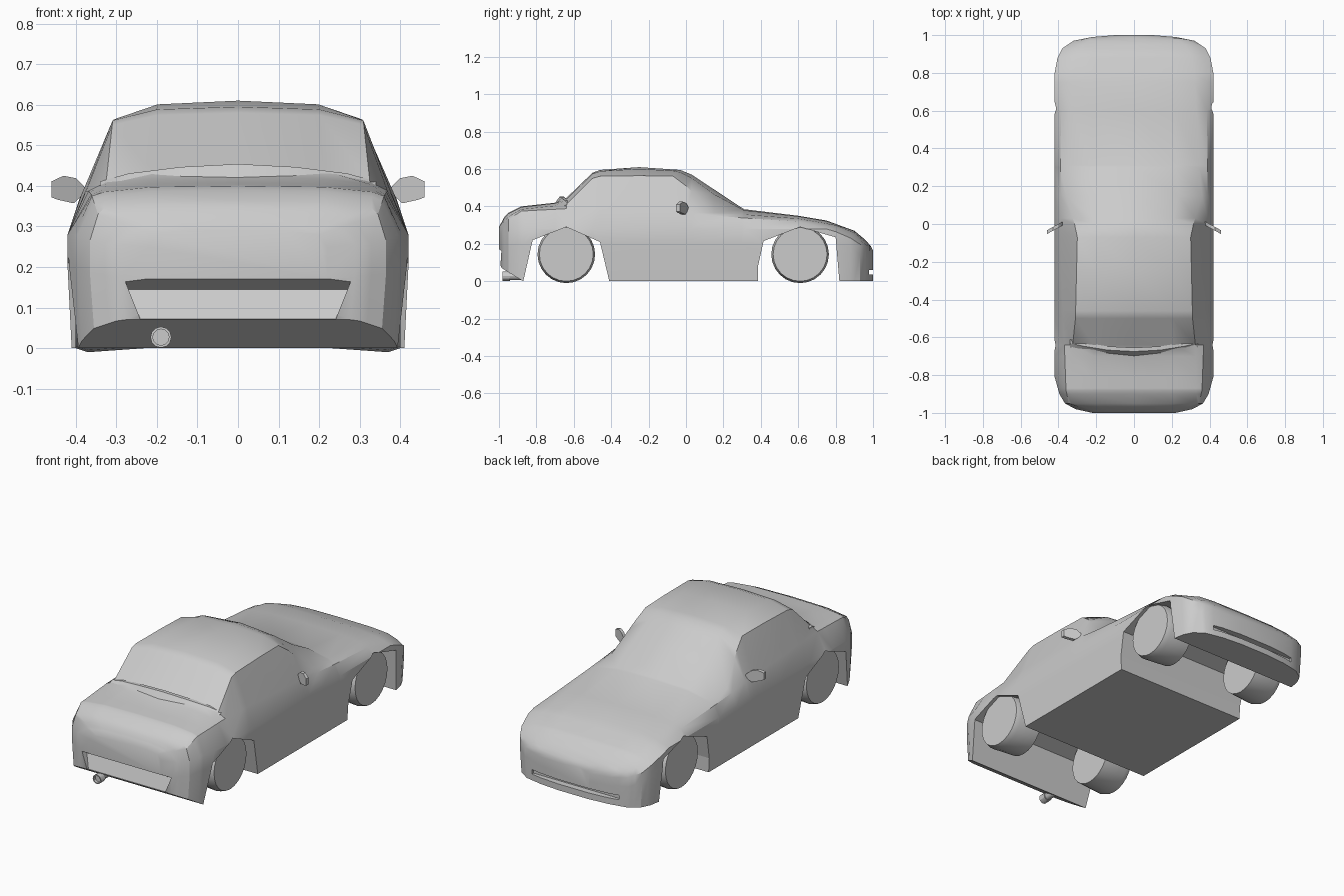
import bpy, bmesh, math

if "Cube" in bpy.data.objects:
    bpy.data.objects.remove(bpy.data.objects["Cube"])

paint = bpy.data.materials.new("light_grey")
paint.diffuse_color = (0.6, 0.6, 0.6, 1)
paint.use_nodes = True
paint.node_tree.nodes["Principled BSDF"].inputs["Base Color"].default_value = paint.diffuse_color


def make(name, verts, faces, angle=30):
    me = bpy.data.meshes.new(name)
    me.from_pydata(verts, [], faces)
    bm = bmesh.new()
    bm.from_mesh(me)
    bmesh.ops.recalc_face_normals(bm, faces=bm.faces)
    bm.to_mesh(me)
    bm.free()
    me.materials.append(paint)
    ob = bpy.data.objects.new(name, me)
    bpy.context.collection.objects.link(ob)
    if angle:
        smooth(ob, angle)
    return ob


def smooth(ob, angle):
    bpy.ops.object.select_all(action='DESELECT')
    ob.select_set(True)
    bpy.context.view_layer.objects.active = ob
    bpy.ops.object.shade_smooth_by_angle(angle=math.radians(angle))


def loft(name, rings, angle=30):
    n = len(rings[0])
    faces = [(i * n + j, i * n + (j + 1) % n, (i + 1) * n + (j + 1) % n, (i + 1) * n + j)
             for i in range(len(rings) - 1) for j in range(n)]
    faces += [tuple(range(n)), tuple(range((len(rings) - 1) * n, len(rings) * n))]
    return make(name, [v for r in rings for v in r], faces, angle)


def curve(keys, y):
    """Linear interpolation through (y, value) keys."""
    if y <= keys[0][0]:
        return keys[0][1]
    for (a, u), (b, v) in zip(keys, keys[1:]):
        if y <= b:
            return u + (v - u) * (y - a) / (b - a)
    return keys[-1][1]


def cut(ob, cutter):
    mod = ob.modifiers.new("cut", 'BOOLEAN')
    mod.object = cutter
    mod.solver = 'EXACT'
    bpy.context.view_layer.objects.active = ob
    bpy.ops.object.modifier_apply(modifier=mod.name)
    bpy.data.objects.remove(cutter)


# Body outline curves along the length
width = [(-1, .22), (-.98, .31), (-.95, .365), (-.9, .395), (-.81, .42), (.8, .42),
         (.88, .405), (.93, .38), (.97, .32), (.99, .22), (1, .1)]
bottom = [(-1, .1), (-.985, .07), (-.87, 0), (1, 0)]
low_side = [(-1, .17), (-.9, .2), (.85, .2), (.95, .13), (1, .1)]
high_side = [(-1, .25), (-.9, .28), (.75, .28), (.85, .25), (.95, .185), (1, .145)]
belt_x = [(-1, .2), (-.95, .345), (-.88, .36), (-.6, .37), (-.3, .385), (0, .39), (.2, .39),
          (.8, .385), (.9, .36), (.95, .335), (.98, .265), (1, .07)]
belt_z = [(-1, .28), (-.95, .33), (-.88, .375), (-.6, .39), (0, .37), (.2, .345), (.6, .32),
          (.8, .285), (.9, .24), (.95, .205), (.98, .182), (1, .155)]
edge_x = [(-1, .18), (-.95, .33), (-.88, .33), (-.64, .325), (-.5, .31), (-.07, .3), (0, .315),
          (.15, .36), (.3, .345), (.8, .32), (.9, .3), (.95, .27), (.98, .22), (1, .06)]
edge_z = [(-1, .285), (-.95, .345), (-.88, .385), (-.64, .41), (-.5, .55), (-.44, .567),
          (-.07, .562), (0, .51), (.15, .365), (.3, .358), (.6, .335), (.8, .3), (.9, .26),
          (.95, .217), (.98, .188), (1, .16)]
centre_z = [(-1, .29), (-.97, .345), (-.95, .365), (-.88, .4), (-.7, .42), (-.64, .445),
            (-.5, .58), (-.46, .595), (-.25, .61), (-.03, .595), (.03, .57), (.31, .385),
            (.6, .35), (.75, .325), (.9, .27), (.96, .22), (.99, .185), (1, .165)]

rings = []
for y in sorted({k[0] for c in (width, edge_x, centre_z, bottom) for k in c}):
    w, ex, ez, cz = (curve(c, y) for c in (width, edge_x, edge_z, centre_z))
    half = [(w - .01, curve(bottom, y)), (w, curve(low_side, y)), (w, curve(high_side, y)),
            (curve(belt_x, y), curve(belt_z, y)), (ex, ez), (ex * .65, ez + (cz - ez) * .8)]
    ring = half + [(0, cz)] + [(-x, z) for x, z in reversed(half)]
    rings.append([(x, y, z) for x, z in ring])
body = loft("body", rings)


def prism(name, profile, x0, x1, taper=0):
    """Side profile (y, z) extruded across x."""
    zm = max(p[1] for p in profile)
    return loft(name, [[(x + s * taper * (zm - z), y, z) for y, z in profile]
                       for x, s in ((x0, 1), (x1, -1))], 0)


# Wheel wells run through the full width
cut(body, prism("rear_well", [(-.87, -.1), (-.87, 0), (-.82, .22), (-.64, .29), (-.46, .21),
                              (-.41, 0), (-.41, -.1)], -1, 1))
cut(body, prism("front_well", [(.385, -.1), (.385, .08), (.415, .215), (.61, .29), (.8, .235),
                               (.82, 0), (.82, -.1)], -1, 1))
# Recessed plate panel in the rear bumper
cut(body, prism("rear_recess", [(-1.1, .17), (-.998, .17), (-.955, .145), (-.982, .072),
                                (-1.1, .072)], -.28, .28, .4))
# Narrow intake in the front bumper
cut(body, prism("intake", [(1.1, .06), (.965, .06), (.965, .035), (1.1, .035)], -.27, .27))
smooth(body, 30)

# Wheels
for name, y in (("rear", -.64), ("front", .61)):
    for side, s in (("right", 1), ("left", -1)):
        loft(f"{name}_{side}_wheel",
             [[(s * x, y + r * math.cos(i * math.pi / 12), .144 + r * math.sin(i * math.pi / 12))
               for i in range(24)] for x, r in ((.23, .144), (.37, .154), (.4, .144))])

# Rear deck lip
lip = []
for x in (-.34, -.27, -.14, 0, .14, .27, .34):
    t = abs(x) / .34
    y, z, h = -.7 + .045 * t * t, .418 - .016 * t, .036 * (1 - .75 * t ** 4)
    lip.append([(x, y, z), (x, y + .025, z + h), (x, y + .045, z + h), (x, y + .045, z - .01)])
loft("deck_lip", lip)

# Door mirrors, swept outwards and back
outline = [(.375, .385), (.38, .4), (.4, .419), (.43, .425), (.46, .411), (.46, .372),
           (.445, .366), (.405, .357)]
for side, s in (("right", 1), ("left", -1)):
    loft(f"{side}_mirror", [[(s * x, d - (x - .375) * .55, z) for x, z in outline]
                            for d in (-.006, .014)])

# Exhaust pipe with a hollow end
loft("exhaust", [[(-.19 + r * math.cos(i * math.pi / 6), y, .027 + r * math.sin(i * math.pi / 6))
                  for i in range(12)]
                 for y, r in ((-.87, .02), (-.94, .02), (-.94, .026), (-.98, .026),
                              (-.98, .02), (-.965, .02))])
